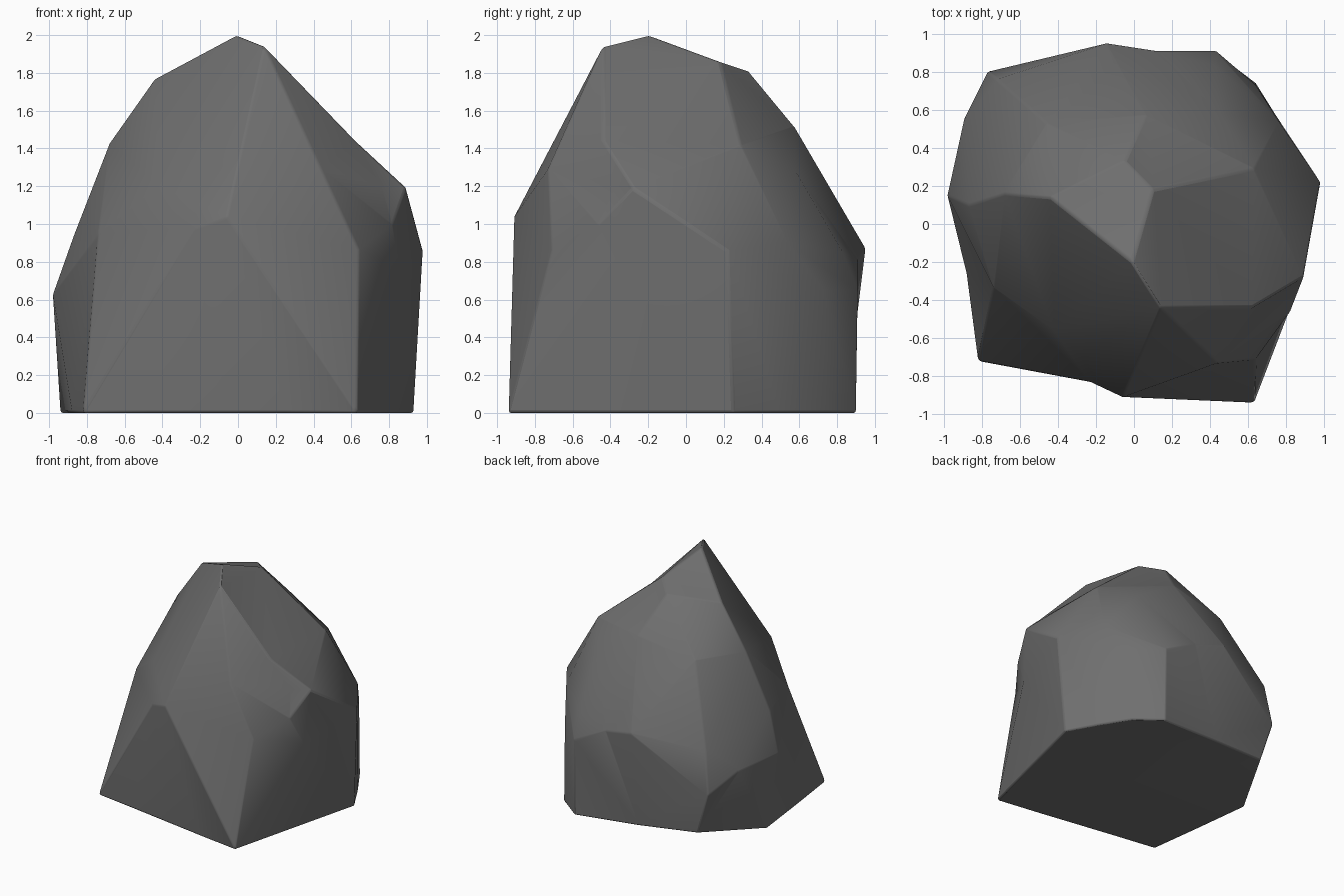
import bpy, bmesh
from mathutils import Vector

if "Cube" in bpy.data.objects:
    bpy.data.objects.remove(bpy.data.objects["Cube"])

# Corner points of the boulder, grouped by height
base = [(.63, -.94), (.25, -.885), (-.1, -.83), (-.45, -.775), (-.82, -.72),
        (-.88, -.26), (-.94, .24), (.43, .9), (.64, .74), (.79, .5), (.93, .25),
        (.83, -.15), (.73, -.55), (0, 0), (.4, -.4), (-.45, -.35), (.45, .4)]
waist = [(-.66, .78, .09), (-.12, .85, .04), (.64, -.71, .86), (.82, -.46, 1.0),
         (.86, -.34, .75), (.98, .22, .86), (.76, .54, .9), (.64, .73, .65),
         (.43, .83, .85), (.43, .91, .65), (.12, .91, .81), (-.14, .95, .87),
         (-.72, .76, .8), (-.77, .8, .45), (-.89, .56, .6), (-.98, .15, .63),
         (-.87, .1, .94), (-.74, -.33, .95), (-.23, -.83, .98), (-.06, -.91, 1.04)]
shoulder = [(.44, -.73, 1.29), (.62, -.44, 1.44), (.76, -.37, 1.2), (.89, -.28, 1.19),
            (.63, .29, 1.42), (.45, .58, 1.28), (.06, .57, 1.52), (-.46, .53, 1.42),
            (-.68, .16, 1.43), (-.42, -.56, 1.2)]
crown = [(-.01, -.2, 2.0), (.14, -.44, 1.94), (-.44, .14, 1.77),
         (.1, .18, 1.86), (-.05, .33, 1.81)]

points = [Vector((x, y, 0)) for x, y in base]
points += [Vector(p) for p in waist + shoulder + crown]

# Skin the points on a sphere, then move them back so hollows are kept
centre = Vector((0, -.05, .8))
bm = bmesh.new()
home = {bm.verts.new((p - centre).normalized()): p for p in points}
bmesh.ops.convex_hull(bm, input=bm.verts[:])
for v, p in home.items():
    v.co = p
bmesh.ops.recalc_face_normals(bm, faces=bm.faces[:])
bmesh.ops.dissolve_limit(bm, angle_limit=.03, verts=bm.verts[:], edges=bm.edges[:])

mesh = bpy.data.meshes.new("boulder")
bm.to_mesh(mesh)
bm.free()
boulder = bpy.data.objects.new("boulder", mesh)
bpy.context.collection.objects.link(boulder)
bpy.context.view_layer.objects.active = boulder
boulder.select_set(True)

# Dark stone colour
stone = bpy.data.materials.new("dark_stone")
stone.diffuse_color = (.16, .16, .16, 1)
stone.use_nodes = True
stone.node_tree.nodes["Principled BSDF"].inputs["Base Color"].default_value = stone.diffuse_color
mesh.materials.append(stone)

# Slightly worn edges and soft shading across shallow facets
bevel = boulder.modifiers.new("worn_edges", 'BEVEL')
bevel.width = .012
bevel.segments = 2
bevel.limit_method = 'ANGLE'
bevel.angle_limit = .5
bpy.ops.object.shade_smooth_by_angle(angle=.6)
